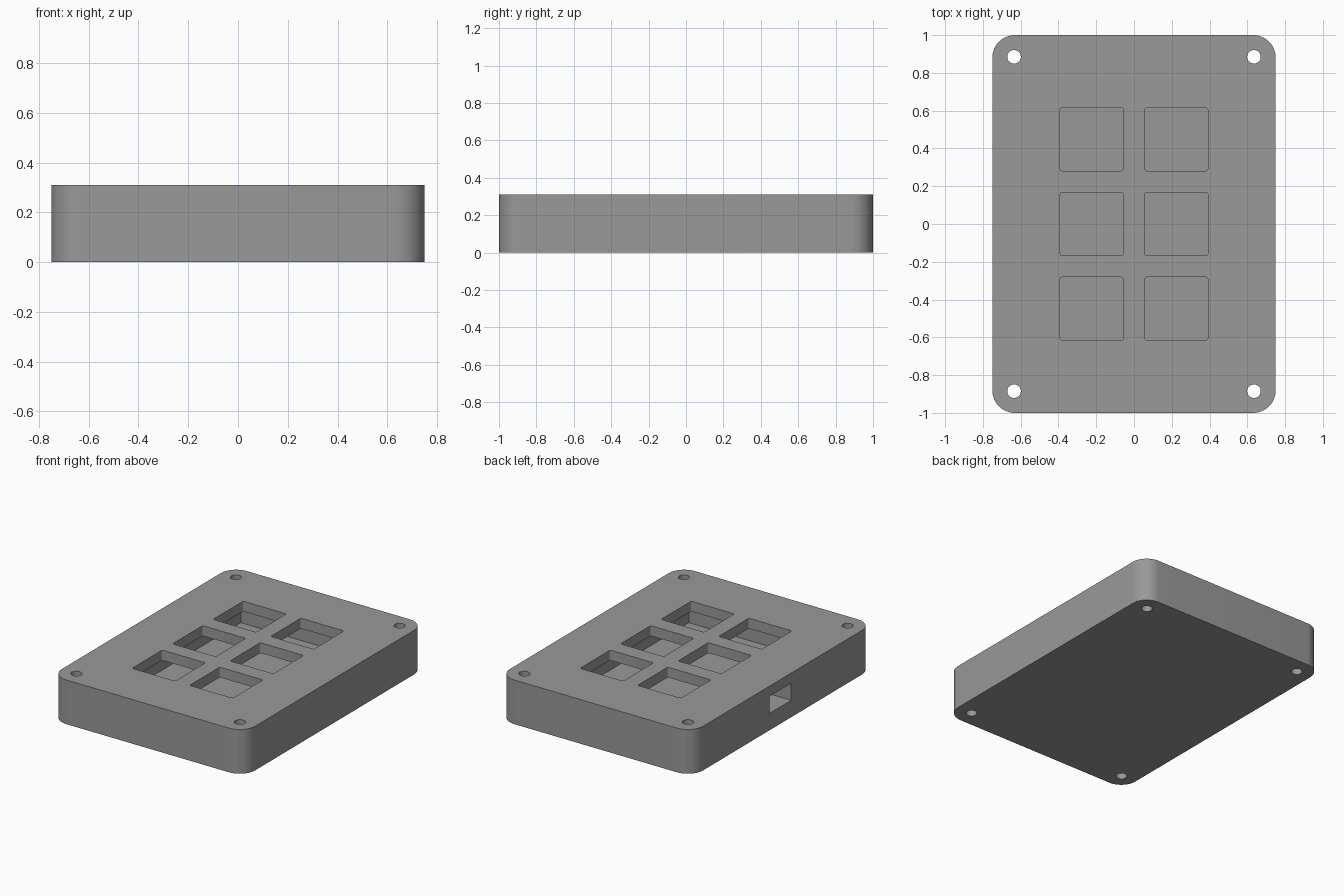
import bpy, bmesh, math

if "Cube" in bpy.data.objects:
    bpy.data.objects.remove(bpy.data.objects["Cube"])

grey = bpy.data.materials.new("plain grey")
grey.diffuse_color = (0.32, 0.32, 0.32, 1)
grey.use_nodes = True
grey.node_tree.nodes["Principled BSDF"].inputs["Base Color"].default_value = grey.diffuse_color


def rounded_prism(name, cx, cy, w, d, z0, z1, r, seg):
    """Upright prism with a rounded rectangle outline (a cylinder when r = w/2)."""
    bm = bmesh.new()
    ring = []
    for i, (sx, sy) in enumerate([(1, 1), (-1, 1), (-1, -1), (1, -1)]):
        ox, oy = cx + sx * (w / 2 - r), cy + sy * (d / 2 - r)
        round_corner = r > 0
        # full circles share their quarter points, so the last step is skipped
        last = seg if r < w / 2 else seg - 1
        for k in range(last + 1 if round_corner else 1):
            a = (i + k / seg) * math.pi / 2
            ring.append(bm.verts.new((ox + r * math.cos(a), oy + r * math.sin(a), z0)))
    base = bm.faces.new(ring)
    top = bmesh.ops.extrude_face_region(bm, geom=[base])["geom"]
    bmesh.ops.translate(bm, vec=(0, 0, z1 - z0),
                        verts=[v for v in top if isinstance(v, bmesh.types.BMVert)])
    bmesh.ops.recalc_face_normals(bm, faces=bm.faces)
    mesh = bpy.data.meshes.new(name)
    bm.to_mesh(mesh)
    bm.free()
    ob = bpy.data.objects.new(name, mesh)
    bpy.context.collection.objects.link(ob)
    return ob


# Outer shell of the case
H, PLATE_Z, FLOOR_Z = 0.31, 0.238, 0.071
case = rounded_prism("keypad_case", 0, 0, 1.5, 2.0, 0, H, 0.119, 12)
case.data.materials.append(grey)

# Inner cavity under the top plate
cutters = [rounded_prism("cavity_cutter", 0, 0, 1.024, 1.524, FLOOR_Z, PLATE_Z, 0, 1)]

# Six key openings, two columns by three rows
for x in (-0.2235, 0.2235):
    for y in (-0.449, 0, 0.449):
        cutters.append(rounded_prism("key_cutter", x, y, 0.335, 0.335, 0.2, 0.4, 0.012, 3))

# Screw holes through the corners
for x in (-0.635, 0.635):
    for y in (-0.885, 0.885):
        cutters.append(rounded_prism("screw_cutter", x, y, 0.072, 0.072, -0.1, 0.4, 0.036, 8))

# Cable port through the left wall
cutters.append(rounded_prism("port_cutter", -0.65, 0.025, 0.4, 0.24, 0.119, PLATE_Z, 0, 1))

bpy.context.view_layer.objects.active = case
for c in cutters:
    c.hide_render = True
    mod = case.modifiers.new("cut", "BOOLEAN")
    mod.operation = "DIFFERENCE"
    mod.solver = "EXACT"
    mod.object = c
    bpy.ops.object.modifier_apply(modifier=mod.name)
for c in cutters:
    bpy.data.objects.remove(c)

# Smooth the rounded corners, keep the edges sharp
bpy.ops.object.select_all(action="DESELECT")
case.select_set(True)
bpy.ops.object.shade_smooth_by_angle(angle=math.radians(35))
